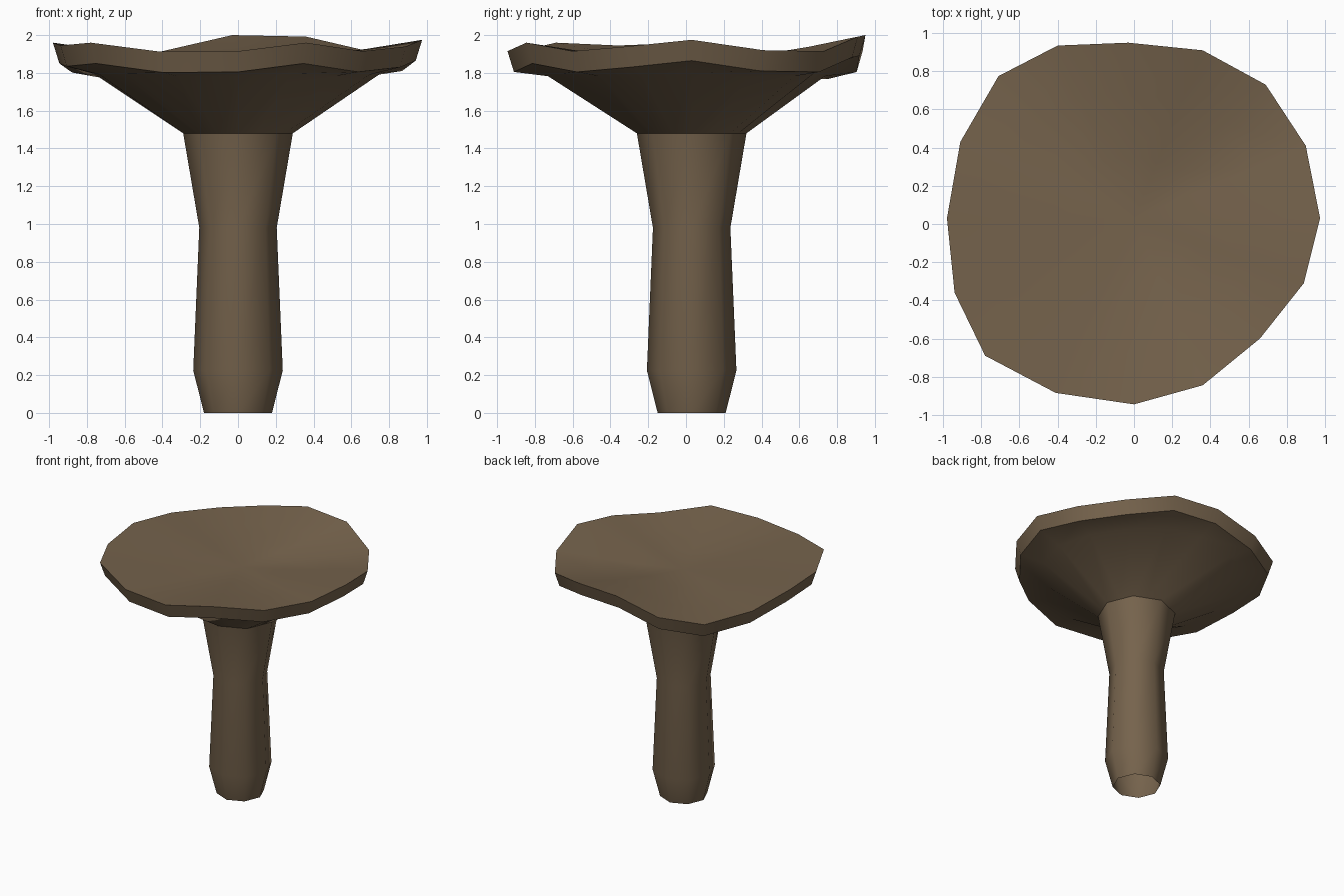
import bpy, bmesh, math

cube = bpy.data.objects.get("Cube")
if cube:
    bpy.data.objects.remove(cube, do_unlink=True)

brown = bpy.data.materials.new("mushroom_brown")
brown.use_nodes = True
colour = (0.18, 0.125, 0.073, 1)
brown.diffuse_color = colour
brown.node_tree.nodes["Principled BSDF"].inputs["Base Color"].default_value = colour

CENTRE_Y = 0.03
NECK_RADIUS, NECK_Z = 0.29, 1.48
BOWL_Z = 1.86


def finish(name, bm, sharp_angle):
    """Turn a bmesh into a smooth object whose sharp edges stay sharp."""
    mesh = bpy.data.meshes.new(name)
    bm.to_mesh(mesh)
    bm.free()
    mesh.materials.append(brown)
    obj = bpy.data.objects.new(name, mesh)
    bpy.context.collection.objects.link(obj)
    bpy.ops.object.select_all(action="DESELECT")
    obj.select_set(True)
    bpy.context.view_layer.objects.active = obj
    bpy.ops.object.shade_smooth_by_angle(angle=math.radians(sharp_angle))


def loft(bm, rings):
    """Skin a stack of closed rings, each listed from low to high."""
    loops = [[bm.verts.new(p) for p in ring] for ring in rings]
    for low, high in zip(loops, loops[1:]):
        for i in range(len(low)):
            j = (i + 1) % len(low)
            bm.faces.new((low[i], low[j], high[j], high[i]))
    return loops


def octagon(radius, z):
    return [(radius * math.cos(math.tau * i / 8),
             CENTRE_Y + radius * math.sin(math.tau * i / 8), z) for i in range(8)]


# Stem: eight-sided, open at the bottom
bm = bmesh.new()
profile = [(0.18, 0), (0.237, 0.225), (0.205, 0.98), (NECK_RADIUS, NECK_Z)]
loft(bm, [octagon(r, z) for r, z in profile])
finish("stem", bm, 50)

# Cap: wavy sixteen-sided rim, counter-clockwise from the left side
rim = [(0.975, 0.03, 1.975), (0.90, 0.41, 1.92), (0.69, 0.73, 1.915), (0.36, 0.91, 1.992),
       (-0.03, 0.95, 2.0), (-0.40, 0.935, 1.915), (-0.71, 0.775, 1.877), (-0.91, 0.43, 1.912),
       (-0.98, 0.03, 1.96), (-0.94, -0.36, 1.945), (-0.78, -0.69, 1.96), (-0.41, -0.885, 1.912),
       (0, -0.945, 1.915), (0.36, -0.845, 1.96), (0.66, -0.60, 1.915), (0.89, -0.31, 1.94)]


def inset(scale, height):
    return [(x * scale, CENTRE_Y + (y - CENTRE_Y) * scale, height(z)) for x, y, z in rim]


def bowl(scale):
    """Ring of the hollow top, easing from the rim down to the middle."""
    return inset(scale, lambda z: BOWL_Z + (z - BOWL_Z) * scale ** 1.5)


# Neck ring follows the stem's octagon, with a point halfway along each side
corners = octagon(NECK_RADIUS, NECK_Z)
neck = []
for a, b in zip(corners, corners[1:] + corners[:1]):
    neck += [a, tuple((p + q) / 2 for p, q in zip(a, b))]

# The underside rises under the high back part of the rim
under = inset(0.78, lambda z: 1.79 + 0.3 * (z - 1.94) + max(0, z - 1.98) * 2)
lip = inset(0.965, lambda z: z - 0.11)

bm = bmesh.new()
loops = loft(bm, [neck, under, lip, rim, bowl(0.7), bowl(0.35)])
middle = bm.verts.new((0, CENTRE_Y, BOWL_Z))
top = loops[-1]
for i in range(len(top)):
    bm.faces.new((top[i], top[(i + 1) % len(top)], middle))
finish("cap", bm, 40)
